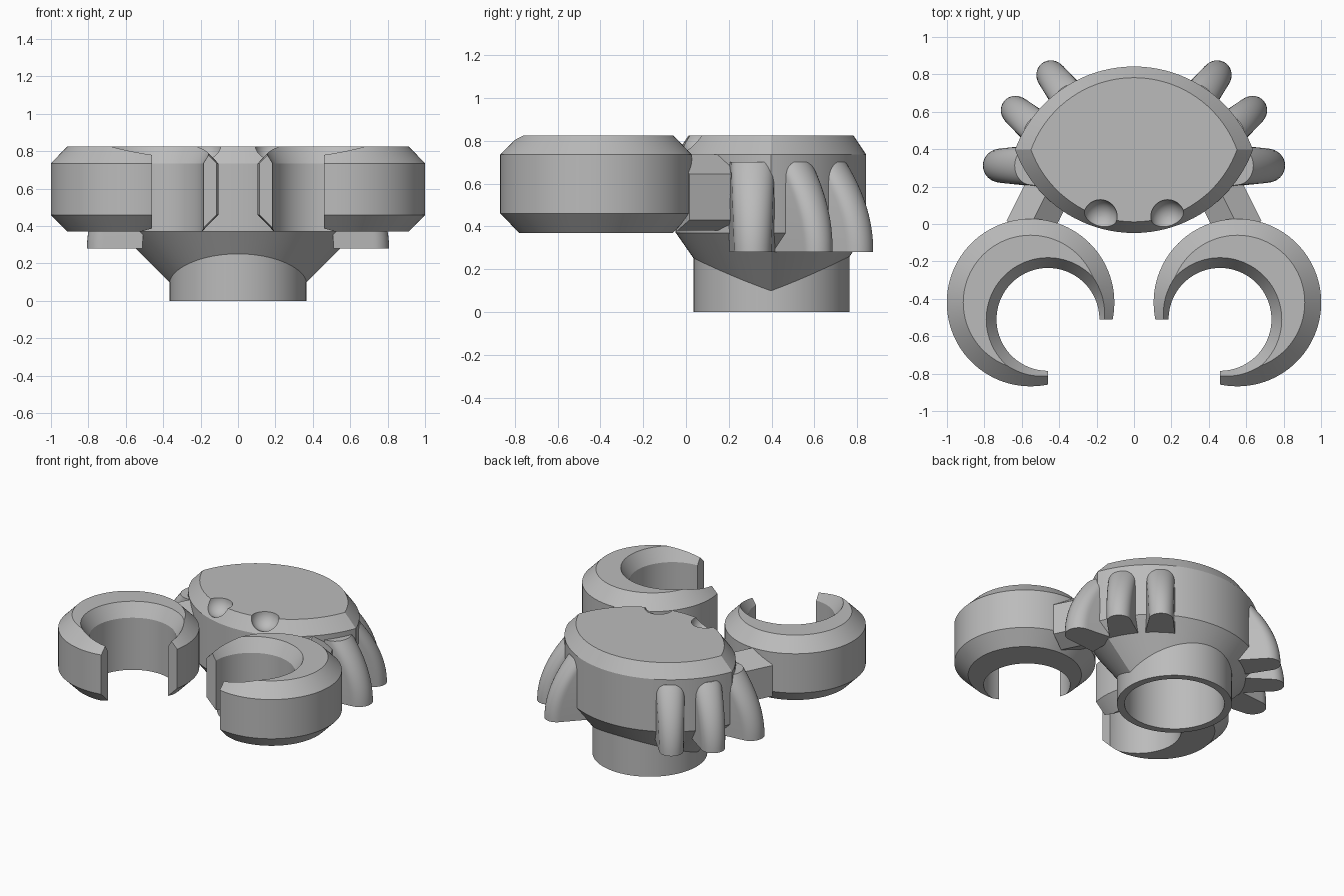
import bpy, bmesh, math
from mathutils import Vector

if "Cube" in bpy.data.objects:
    bpy.data.objects.remove(bpy.data.objects["Cube"], do_unlink=True)

grey = bpy.data.materials.new("plain grey")
grey.use_nodes = True
grey.diffuse_color = (0.5, 0.5, 0.5, 1)
grey.node_tree.nodes["Principled BSDF"].inputs["Base Color"].default_value = (0.5, 0.5, 0.5, 1)


def loft(name, rings):
    """Closed solid through matching rings of points."""
    bm = bmesh.new()
    loops = [[bm.verts.new(p) for p in ring] for ring in rings]
    n = len(loops[0])
    for a, b in zip(loops, loops[1:]):
        for i in range(n):
            j = (i + 1) % n
            bm.faces.new((a[i], a[j], b[j], b[i]))
    bm.faces.new(loops[0][::-1])
    bm.faces.new(loops[-1])
    bmesh.ops.recalc_face_normals(bm, faces=bm.faces)
    mesh = bpy.data.meshes.new(name)
    bm.to_mesh(mesh)
    bm.free()
    mesh.materials.append(grey)
    ob = bpy.data.objects.new(name, mesh)
    bpy.context.collection.objects.link(ob)
    return ob


def turned(name, x, y, profile, n=96):
    """Round solid about a vertical axis, profile of (radius, z)."""
    angles = [math.tau * i / n for i in range(n)]
    return loft(name, [[(x + r * math.cos(a), y + r * math.sin(a), z) for a in angles]
                       for r, z in profile])


def activate(ob):
    bpy.ops.object.select_all(action='DESELECT')
    ob.select_set(True)
    bpy.context.view_layer.objects.active = ob


def cut(ob, cutter):
    activate(ob)
    mod = ob.modifiers.new("cut", 'BOOLEAN')
    mod.operation = 'DIFFERENCE'
    mod.solver = 'EXACT'
    mod.object = cutter
    bpy.ops.object.modifier_apply(modifier=mod.name)


def finish(ob, mirror=False):
    activate(ob)
    if mirror:
        mod = ob.modifiers.new("mirror", 'MIRROR')
        mod.use_mirror_merge = False
        bpy.ops.object.modifier_apply(modifier=mod.name)
    bpy.ops.object.shade_smooth_by_angle(angle=math.radians(30))


# Shell: pointed oval outline made of two arcs, scaled at top and bottom
HALF, SAG, MID = 0.636, 0.445, 0.397
RAD = (HALF ** 2 + SAG ** 2) / (2 * SAG)
SPAN = math.asin(HALF / RAD)


def oval(z, s):
    pts = []
    for side in (1, -1):
        for i in range(40):
            a = SPAN - 2 * SPAN * i / 40
            pts.append((side * s * RAD * math.sin(a),
                        MID + side * s * (RAD * math.cos(a) - RAD + SAG), z))
    return pts


shell = loft("shell", [oval(0.09, 0.56), oval(0.37, 1), oval(0.735, 1), oval(0.825, 0.866)])
neck = turned("neck", 0, 0.4, [(0.365, 0), (0.365, 0.5)])
bore = turned("bore_cutter", 0, 0.4, [(0.317, -0.1), (0.317, 0.55)])
cut(shell, bore)
cut(neck, bore)
cutters = [bore]

# Eye sockets: round dimples on the front rim
for side in (1, -1):
    ball = [(0.09 * math.sin(a), 0.825 - 0.09 * math.cos(a))
            for a in [math.pi * (k + 0.1) / 20.2 for k in range(21)]]
    eye = turned("eye_cutter", side * 0.18, 0.04, ball, 48)
    cut(shell, eye)
    cutters.append(eye)
finish(shell)
finish(neck)

# Claws: chamfered disc, off-centre hole and one missing quarter
HX, HY = 0.46, -0.51
claw = turned("claws", 0.553, -0.42, [(0.36, 0.37), (0.448, 0.46), (0.448, 0.735), (0.36, 0.825)])
hole = turned("hole_cutter", HX, HY, [(0.275, 0.2), (0.275, 0.735), (0.385, 0.915)])
mouth = loft("mouth_cutter", [[(HX, HY, z), (HX, -1.2, z), (-0.2, -1.2, z), (-0.2, HY, z)]
                              for z in (0.2, 1)])
cut(claw, hole)
cut(claw, mouth)
finish(claw, True)
cutters += [hole, mouth]

# Arms: six-sided beams between claws and shell
start, end = Vector((0.57, -0.04, 0)), Vector((0.42, 0.26, 0))
across = Vector((0.89, 0.45, 0))
section = [(0.125, 0.43), (0.125, 0.645), (0, 0.735), (-0.125, 0.645), (-0.125, 0.43), (0, 0.38)]
arm = loft("arms", [[p + across * w + Vector((0, 0, z)) for w, z in section]
                    for p in (start, end)])
finish(arm, True)


# Legs: round-tipped, curving from the shell wall down to a flat foot
def leg(name, x, y, degrees, r):
    a = math.radians(degrees)
    out, side = Vector((math.cos(a), math.sin(a), 0)), Vector((-math.sin(a), math.cos(a), 0))
    rings = []
    for k in range(15):
        t = k / 14
        pull = 0.17 * t * t
        wide = r + 0.015 * t
        base = Vector((x, y, 0.28 + 0.42 * t)) - out * pull
        ring = [base + out * r * math.cos(b) + side * wide * math.sin(b)
                for b in [math.pi * (i / 16 - 0.5) for i in range(17)]]
        back = base - out * (0.21 - pull * 0.6)
        ring += [back + side * (wide + 0.02), back - side * (wide + 0.02)]
        rings.append(ring)
    finish(loft(name, rings), True)


leg("front_legs", 0.72, 0.312, 0, 0.088)
leg("middle_legs", 0.635, 0.608, 40, 0.077)
leg("rear_legs", 0.445, 0.798, 52, 0.077)

for c in cutters:
    bpy.data.objects.remove(c, do_unlink=True)
